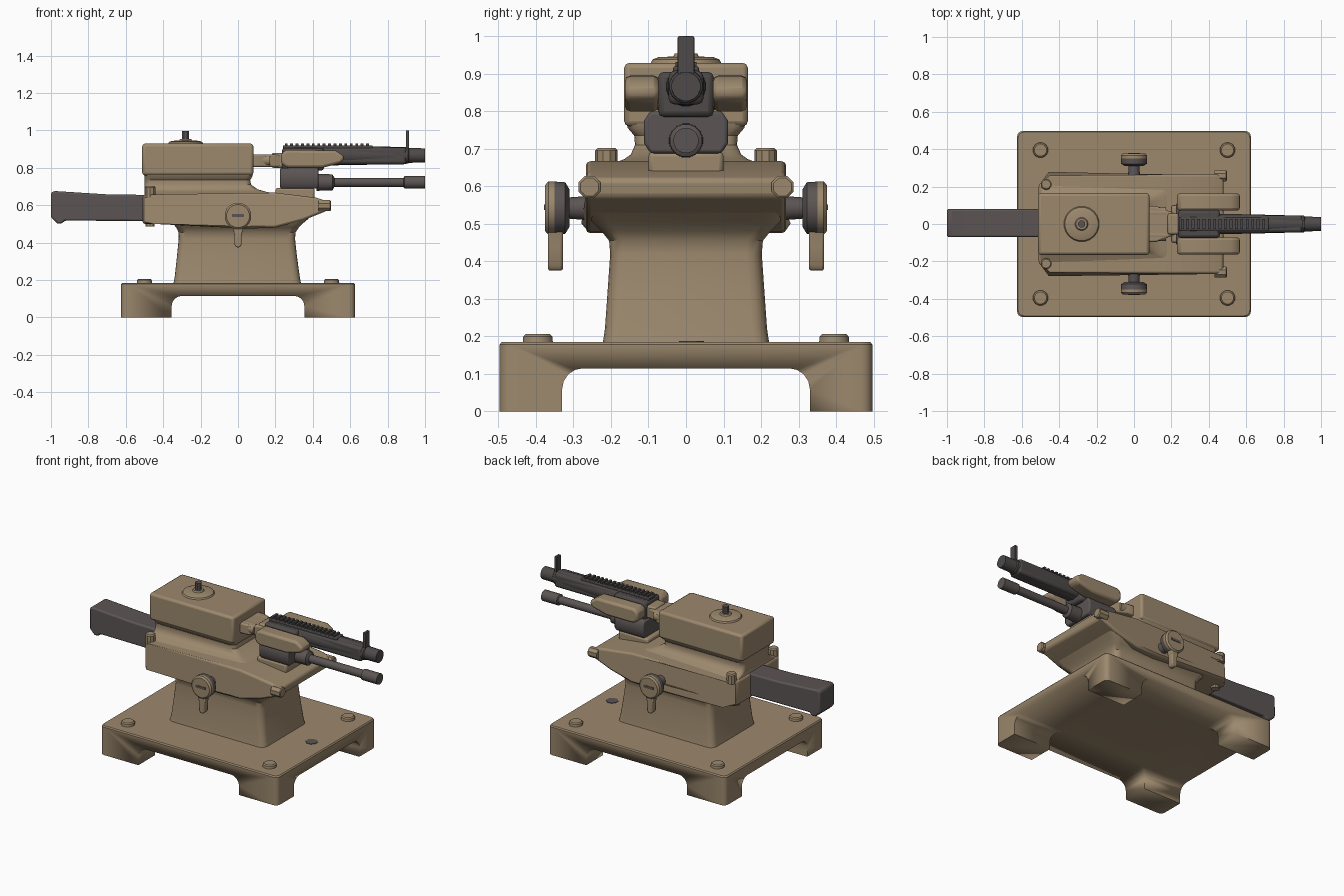
import bpy, bmesh, math
from mathutils import Vector

if "Cube" in bpy.data.objects:
    bpy.data.objects.remove(bpy.data.objects["Cube"])


def material(name, rgb):
    m = bpy.data.materials.new(name)
    m.diffuse_color = (*rgb, 1)
    m.use_nodes = True
    m.node_tree.nodes["Principled BSDF"].inputs["Base Color"].default_value = m.diffuse_color
    return m


TAN = material("tan paint", (0.335, 0.25, 0.155))
DARK = material("dark metal", (0.105, 0.09, 0.087))
GUN = material("barrel metal", (0.075, 0.067, 0.066))


def finish(name, bm, mat, bevel=0.0, angle=35):
    bmesh.ops.recalc_face_normals(bm, faces=bm.faces)
    me = bpy.data.meshes.new(name)
    bm.to_mesh(me)
    bm.free()
    ob = bpy.data.objects.new(name, me)
    bpy.context.collection.objects.link(ob)
    me.materials.append(mat)
    if bevel:
        b = ob.modifiers.new("bevel", 'BEVEL')
        b.width, b.segments, b.limit_method = bevel, 2, 'ANGLE'
        b.angle_limit = math.radians(35)
    bpy.ops.object.select_all(action='DESELECT')
    ob.select_set(True)
    bpy.context.view_layer.objects.active = ob
    bpy.ops.object.shade_smooth_by_angle(angle=math.radians(angle))
    return ob


def skin(rings):
    """Closed skin over rings of equal point count."""
    bm = bmesh.new()
    vs = [[bm.verts.new(p) for p in r] for r in rings]
    n = len(vs[0])
    for a, b in zip(vs, vs[1:]):
        for i in range(n):
            j = (i + 1) % n
            bm.faces.new((a[i], a[j], b[j], b[i]))
    bm.faces.new(vs[0])
    bm.faces.new(vs[-1])
    return bm


def place(axis, u, v, w):
    return {'x': (w, u, v), 'y': (u, w, v), 'z': (u, v, w)}[axis]


def prism(name, pts, axis, lo, hi, mat, bevel=0.0):
    return finish(name, skin([[place(axis, u, v, w) for u, v in pts] for w in (lo, hi)]), mat, bevel)


def box(name, x, y, z, mat, bevel=0.0):
    pts = [(x[0], y[0]), (x[1], y[0]), (x[1], y[1]), (x[0], y[1])]
    return prism(name, pts, 'z', z[0], z[1], mat, bevel)


def lathe(name, axis, centre, profile, mat, sides=20, bevel=0.0):
    """Round part: profile is (position along axis, radius)."""
    turn = [math.tau * (i + 0.5) / sides for i in range(sides)]
    rings = [[place(axis, centre[0] + r * math.cos(t), centre[1] + r * math.sin(t), w)
              for t in turn] for w, r in profile]
    return finish(name, skin(rings), mat, bevel)


def tower(name, levels, radius, mat):
    """Rounded-rectangle loft: levels are (z, x0, x1, half depth)."""
    rings = []
    for z, x0, x1, h in levels:
        ring = []
        for k, (cx, cy) in enumerate([(x1 - radius, h - radius), (x0 + radius, h - radius),
                                      (x0 + radius, -h + radius), (x1 - radius, -h + radius)]):
            for s in range(5):
                t = math.pi / 2 * (k + s / 4)
                ring.append((cx + radius * math.cos(t), cy + radius * math.sin(t), z))
        rings.append(ring)
    return finish(name, skin(rings), mat)


# Base on four corner feet, cut by two crossing arches
base = tower("base", [(0, -.625, .625, .497), (.178, -.625, .625, .497), (.185, -.619, .619, .491)], .03, TAN)


def arch(name, half, axis, reach):
    r, top = .055, .115
    right = [(half, -.1), (half, top - r)]
    right += [(half - r + r * math.cos(t), top - r + r * math.sin(t))
              for t in (math.pi / 8 * i for i in range(1, 5))]
    pts = right + [(-u, v) for u, v in reversed(right)]
    return prism(name, pts, axis, -reach, reach, TAN)


for cutter in (arch("arch_cutter_a", .355, 'y', .8), arch("arch_cutter_b", .33, 'x', .9)):
    cutter.hide_render = True
    m = base.modifiers.new("arch", 'BOOLEAN')
    m.operation, m.object, m.solver = 'DIFFERENCE', cutter, 'EXACT'
    bpy.context.view_layer.objects.active = base
    bpy.ops.object.modifier_apply(modifier=m.name)
    bpy.data.objects.remove(cutter)

for sx in (-1, 1):
    for sy in (-1, 1):
        lathe("base_bolt", 'z', (sx * .5, sy * .395), [(.18, .042), (.2, .04), (.206, .033)], TAN, 12)
lathe("base_spot", 'z', (.51, .015), [(.183, .036), (.188, .036)], DARK, 8)

# Tapered pedestal flaring into the cradle
tower("pedestal", [(.18, -.345, .337, .222), (.22, -.338, .33, .216), (.32, -.327, .316, .209),
                   (.42, -.317, .305, .202), (.455, -.318, .308, .205), (.48, -.33, .325, .225),
                   (.505, -.35, .35, .25), (.53, -.37, .38, .26)], .04, TAN)

# Cradle: side profile with a narrowed rear end
side = [(-.51, .5), (-.45, .5), (.05, .475), (.2, .48), (.35, .52), (.475, .57),
        (.48, .62), (.42, .64), (.2, .667), (-.45, .658), (-.51, .655)]
cradle = prism("cradle", side, 'y', -.267, .267, TAN, .012)
for v in cradle.data.vertices:
    if v.co.x < -.5:
        v.co.y *= .78
for s in (-1, 1):
    lathe("cradle_top_bolt", 'z', (-.47, s * .212), [(.64, .03), (.695, .03), (.702, .024)], TAN, 10)
    lathe("cradle_under_bolt", 'z', (-.47, s * .17), [(.485, .026), (.53, .026)], TAN, 10)
    lathe("cradle_front_bolt", 'x', (s * .257, .598), [(.43, .032), (.492, .032), (.497, .026)], TAN, 8)

# Neck and receiver box
tower("neck", [(.645, -.5, .24, .225), (.66, -.5, .21, .2), (.672, -.5, .15, .165),
               (.685, -.5, .105, .147), (.71, -.5, .07, .136), (.735, -.5, .065, .138),
               (.755, -.5, .078, .155), (.775, -.505, .08, .16)], .03, TAN)
box("receiver", (-.512, .082), (-.165, .165), (.76, .929), TAN, .014)
lathe("receiver_boss", 'z', (-.28, 0), [(.92, .1), (.938, .09), (.944, .075), (.946, .035), (.954, .03)], TAN, 20)
lathe("rear_sight_post", 'z', (-.28, 0), [(.93, .02), (.998, .02)], DARK, 8)

# Coupling between receiver and barrel
prism("coupling", [(.07, -.095), (.12, -.095), (.25, -.045), (.25, .045), (.12, .095), (.07, .095)],
      'z', .805, .87, TAN, .008)
box("coupling_collar", (.18, .25), (-.055, .055), (.80, .88), TAN, .01)
for s in (-1, 1):
    lathe("coupling_pin", 'x', (s * .06, .84), [(.07, .032), (.17, .032)], TAN, 12)

# Side cheeks holding the barrel
cheek = [(.23, .83), (.245, .808), (.27, .8), (.45, .8), (.55, .825), (.57, .85),
         (.56, .868), (.52, .893), (.26, .895), (.238, .885), (.23, .865)]
for s in (-1, 1):
    prism("barrel_cheek", cheek, 'y', s * .072, s * .163, TAN, .014)

# Upper barrel with cooling ribs and front sight
box("barrel_breech", (.235, .46), (-.074, .074), (.785, .905), GUN, .015)
lathe("upper_barrel", 'x', (0, .866), [(.3, .055), (.6, .053), (.91, .045), (.915, .04), (1, .039)], GUN, 16)
box("barrel_jacket", (.24, .9), (-.046, .046), (.818, .908), GUN, .015)
box("barrel_rail", (.24, .72), (-.034, .034), (.9, .92), GUN, .005)
for i in range(16):
    x = .25 + i * .029
    box("rail_rib", (x, x + .015), (-.028, .028), (.915, .931), GUN)
box("front_sight", (.897, .915), (-.022, .022), (.88, 1), GUN, .003)

# Lower block, its seat and the lower barrel
box("lower_seat", (.2, .41), (-.1, .1), (.63, .692), TAN, .012)
prism("lower_block", [(-.095, .688), (.095, .688), (.112, .715), (.112, .775), (.095, .8),
                      (-.095, .8), (-.112, .775), (-.112, .715)], 'x', .225, .43, DARK, .008)
lathe("lower_barrel", 'x', (0, .722), [(.42, .046), (.505, .044), (.515, .025), (.885, .025),
                                       (.89, .034), (1, .034)], DARK, 16)

# Rear stock
stock = [(-1, .535), (-.965, .5), (-.94, .503), (-.925, .518), (-.48, .515), (-.48, .655),
         (-.7, .658), (-.985, .676), (-1, .665)]
prism("stock", stock, 'y', -.07, .08, DARK, .012)

# Side handles
lever = [(-.032, .5), (-.02, .44), (-.02, .39), (-.01, .375), (.01, .375), (.02, .39), (.02, .44), (.032, .5)]
for s in (-1, 1):
    lathe("handle_shaft", 'y', (0, .542), [(s * .25, .034), (s * .33, .028)], DARK, 12)
    lathe("handle_hub", 'y', (0, .542), [(s * .31, .05), (s * .322, .07), (s * .352, .072)], DARK, 16)
    lathe("handle_face", 'y', (0, .542), [(s * .35, .072), (s * .367, .072), (s * .376, .062)], TAN, 16)
    prism("handle_lever", lever, 'y', s * .328, s * .368, TAN, .006)
    box("handle_slot", (-.033, .033), sorted((s * .37, s * .379)), (.537, .552), DARK)
